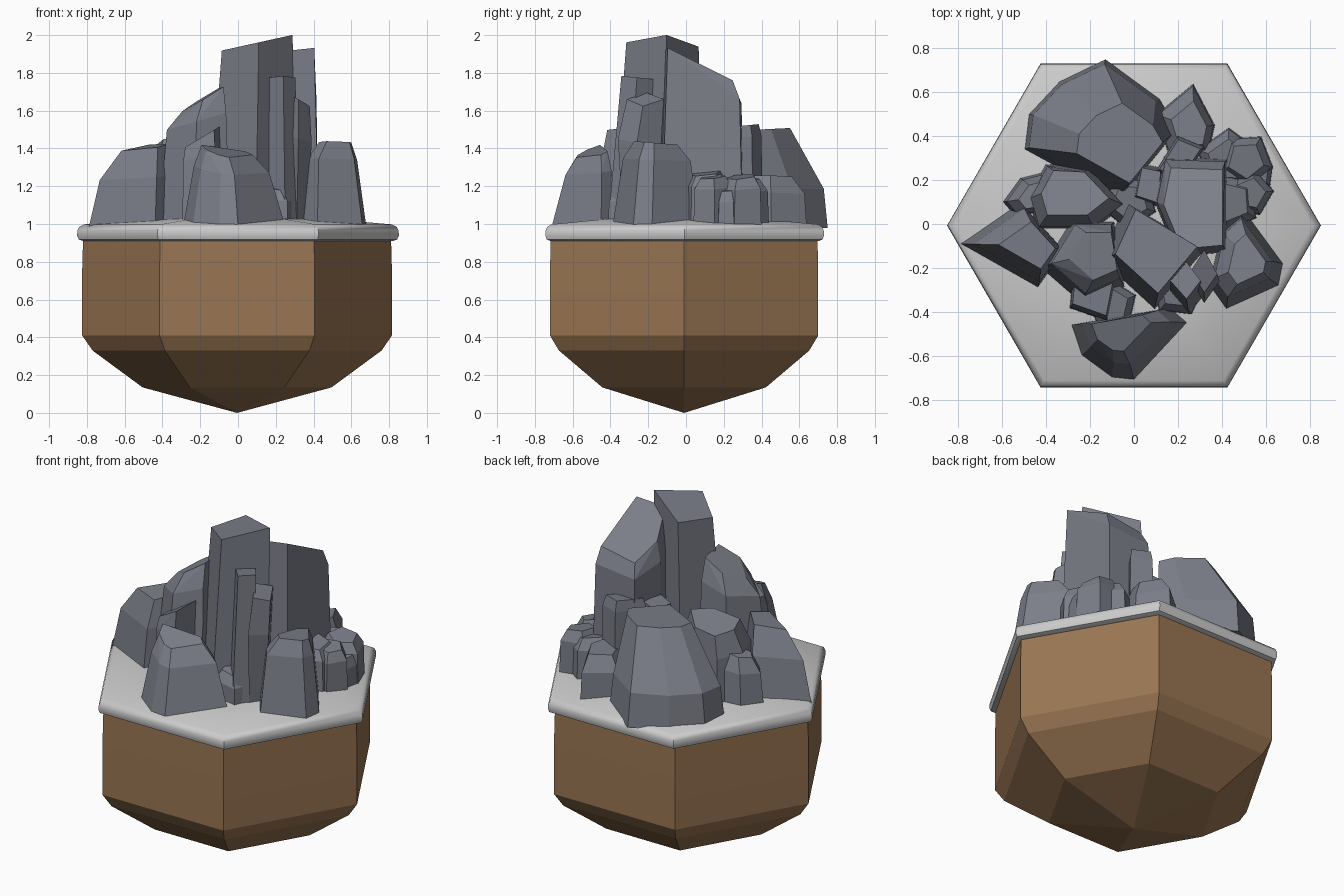
import bpy, bmesh, math


def material(name, rgb):
    m = bpy.data.materials.new(name)
    m.diffuse_color = (*rgb, 1)
    return m


BROWN = material("earth", (0.32, 0.18, 0.085))
STONE = material("stone", (0.20, 0.21, 0.25))


def finish(name, bm, mat=None, smooth=None):
    bmesh.ops.recalc_face_normals(bm, faces=bm.faces)
    me = bpy.data.meshes.new(name)
    bm.to_mesh(me)
    bm.free()
    ob = bpy.data.objects.new(name, me)
    bpy.context.collection.objects.link(ob)
    if mat:
        me.materials.append(mat)
    if smooth:
        me.shade_smooth()
        me.set_sharp_from_angle(angle=math.radians(smooth))
    return ob


def hex_lathe(name, profile, mat=None, smooth=30, cx=0, cy=0):
    """Six-sided turned shape; profile of (radius, z), radius 0 makes a tip."""
    bm = bmesh.new()
    rings = []
    for r, z in profile:
        n = 6 if r else 1
        rings.append([bm.verts.new((cx + r * math.cos(i * math.pi / 3),
                                    cy + r * math.sin(i * math.pi / 3), z)) for i in range(n)])
    for a, b in zip(rings, rings[1:]):
        for i in range(6):
            quad = [a[i % len(a)], a[(i + 1) % len(a)], b[(i + 1) % len(b)], b[i % len(b)]]
            bm.faces.new(list(dict.fromkeys(quad)))
    return finish(name, bm, mat, smooth)


def rock(name, outline, levels, tilt=(0, 0)):
    """Faceted rock: hull of an outline at levels (z, scale, dx, dy); top tilted."""
    cx = sum(p[0] for p in outline) / len(outline)
    cy = sum(p[1] for p in outline) / len(outline)
    bm = bmesh.new()
    for k, (z, s, dx, dy) in enumerate(levels):
        for x, y in outline:
            u, v = (x - cx) * s, (y - cy) * s
            top = k == len(levels) - 1
            slope = (tilt[0] * u + tilt[1] * v) * (1 if top else 0.5 if k else 0)
            bm.verts.new((cx + u + dx, cy + v + dy, z + slope))
    res = bmesh.ops.convex_hull(bm, input=bm.verts)
    junk = {g for g in res["geom_interior"] + res["geom_unused"] if isinstance(g, bmesh.types.BMVert)}
    bmesh.ops.delete(bm, geom=list(junk), context="VERTS")
    bmesh.ops.dissolve_limit(bm, angle_limit=math.radians(6), verts=bm.verts, edges=bm.edges)
    return finish(name, bm, STONE)


# Hexagonal earth body with pointed underside
hex_lathe("earth_base", [(0, 0), (0.5, 0.135), (0.765, 0.33), (0.82, 0.41),
                         (0.82, 0.75), (0.815, 0.93), (0, 0.93)], BROWN, 17, -0.005, -0.01)

# Rounded slab on top, slightly domed
hex_lathe("ground_slab", [(0, 0.91), (0.82, 0.91), (0.843, 0.918), (0.852, 0.94), (0.85, 0.965),
                          (0.84, 0.985), (0.815, 0.998), (0.38, 1.035), (0, 1.045)], None, 40, 0, -0.007)

# Tall centre columns
rock("centre_column", [(-0.02, 0.09), (0.31, -0.11), (0.1, -0.36), (-0.13, -0.15)],
     [(0.95, 1.1, -0.01, -0.01), (1.65, 0.97, 0, 0), (1.955, 0.85, 0.015, 0.01)], (0.22, 0.0))
rock("right_column", [(0.14, 0.30), (0.42, 0.29), (0.42, -0.12), (0.2, -0.14), (0.10, 0.1)],
     [(0.95, 1.05, 0, 0), (1.7, 0.97, 0, 0), (1.825, 0.84, 0.01, -0.01)], (0.15, -0.5))
rock("slim_pillar", [(0.16, -0.30), (0.24, -0.39), (0.31, -0.3), (0.22, -0.18)],
     [(0.95, 1.08, 0.01, -0.02), (1.4, 1.05, 0, 0), (1.775, 0.92, 0, 0.04)], (0, -0.1))
rock("side_pillar", [(0.24, -0.24), (0.31, -0.36), (0.38, -0.26), (0.31, -0.13)],
     [(0.95, 0.75, 0, 0), (1.45, 1, 0.01, 0), (1.66, 0.85, 0.01, 0.03)], (-0.6, 0))

# Left peak and the step in front of it
rock("left_peak", [(-0.38, -0.18), (-0.27, 0.0), (-0.10, 0.0), (-0.06, -0.25), (-0.22, -0.32)],
     [(0.95, 1.2, -0.01, -0.02), (1.55, 0.98, 0, 0), (1.67, 0.68, 0.03, 0.01)], (0.6, 0.05))
rock("left_step", [(-0.29, -0.38), (-0.12, -0.44), (-0.08, -0.24), (-0.27, -0.18)],
     [(0.95, 1.05, 0, 0), (1.36, 1, 0, 0), (1.46, 0.9, 0, 0.01)], (0.6, 0))

# Left boulders
rock("left_boulder", [(-0.79, -0.09), (-0.52, 0.1), (-0.32, -0.12), (-0.44, -0.29)],
     [(0.97, 1.01, 0, 0), (1.25, 0.86, 0.02, 0), (1.41, 0.55, 0.05, 0)], (0.15, 0.1))
rock("inner_left_boulder", [(-0.48, 0.12), (-0.40, 0.27), (-0.2, 0.26), (-0.04, 0.09), (-0.18, -0.02), (-0.44, -0.02)],
     [(0.95, 1.03, 0, 0), (1.3, 0.95, 0, 0), (1.44, 0.7, 0, 0.02)], (0.1, -0.2))
rock("outer_left_rock", [(-0.6, 0.1), (-0.52, 0.21), (-0.4, 0.24), (-0.4, 0.06), (-0.54, 0.03)],
     [(0.97, 1.0, 0, 0), (1.2, 0.9, 0.01, 0), (1.29, 0.6, 0.03, 0)], (0.3, 0))

# Large back boulder
rock("back_boulder", [(-0.13, 0.75), (0.12, 0.57), (0.2, 0.43), (-0.07, 0.1),
                      (-0.27, 0.31), (-0.5, 0.34), (-0.48, 0.5), (-0.34, 0.65)],
     [(0.98, 1, 0, 0), (1.18, 0.93, 0, 0), (1.5, 0.56, 0.1, -0.07)], (0, 0.05))

# Front boulders
rock("front_boulder", [(-0.29, -0.46), (0.17, -0.38), (0.25, -0.45), (0.0, -0.71), (-0.1, -0.7), (-0.24, -0.6)],
     [(0.99, 1, 0, 0), (1.28, 0.74, -0.01, 0.03), (1.38, 0.5, -0.03, 0.05)], (-0.2, 0.3))
rock("front_right_boulder", [(0.5, 0.07), (0.68, -0.18), (0.66, -0.28), (0.42, -0.39), (0.34, -0.28), (0.4, -0.02)],
     [(0.98, 1, 0, 0), (1.34, 0.78, -0.01, 0.01), (1.43, 0.5, 0.01, 0.01)], (0, -0.08))

# Back right rocks
rock("back_right_boulder", [(0.1, 0.5), (0.27, 0.64), (0.37, 0.45), (0.34, 0.31), (0.16, 0.3)],
     [(0.97, 1, 0, 0), (1.16, 0.94, 0, 0), (1.25, 0.6, 0.01, 0)], (0.1, 0))
rock("back_slab", [(0.10, 0.24), (0.2, 0.4), (0.32, 0.35), (0.22, 0.2)],
     [(0.95, 1.05, 0, 0), (1.46, 1, 0, 0), (1.52, 0.85, 0, 0)], (0, 0.1))
rock("back_spike", [(0.0, 0.12), (0.03, 0.27), (0.13, 0.25), (0.12, 0.08)],
     [(0.95, 1.1, 0, 0), (1.48, 0.85, 0, 0)], (0.2, 0))

# Small rocks on the right, and rubble filling the gaps: centre, radius, height, turn
for i, (x, y, r, z, turn) in enumerate([(0.43, 0.29, 0.15, 1.24, 0.3), (0.51, 0.29, 0.13, 1.26, 1.0),
                                        (0.53, 0.14, 0.11, 1.26, 0.1), (0.44, 0.1, 0.14, 1.28, 0.7),
                                        (0.57, 0.22, 0.07, 1.19, 0.5), (0.2, -0.3, 0.13, 1.2, 0.2),
                                        (-0.02, 0.1, 0.13, 1.3, 0.9), (-0.1, -0.37, 0.12, 1.25, 0.4)]):
    rock(f"small_rock_{i + 1}",
         [(x + r * math.cos(turn + a * math.tau / 5), y + r * math.sin(turn + a * math.tau / 5)) for a in range(5)],
         [(0.97, 1.0, 0, 0), (z - 0.07, 0.95, 0, 0), (z - 0.01, 0.65, 0, 0)], (-0.15, 0.1))
